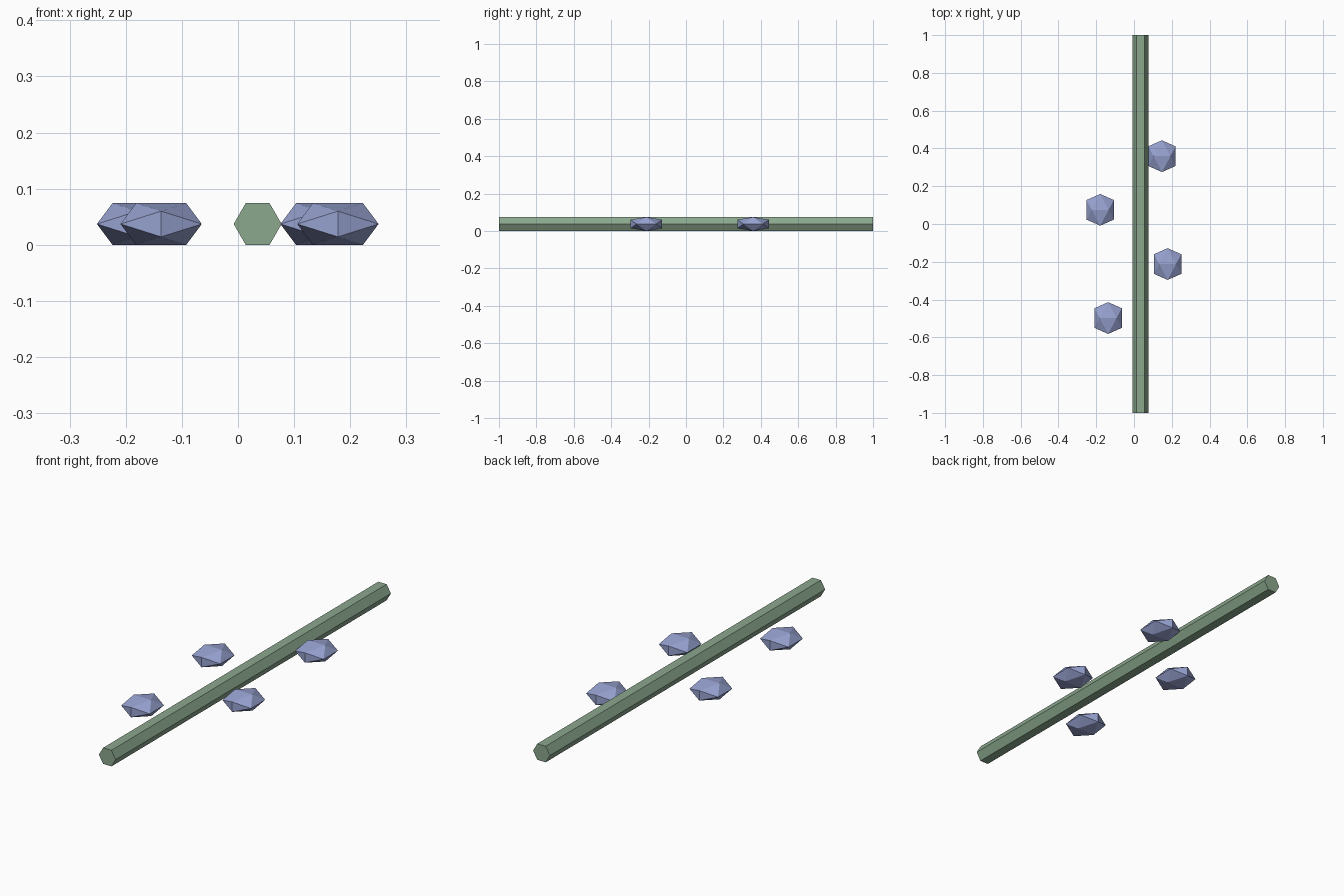
import bpy
import bmesh
from math import cos, sin, pi, sqrt
from mathutils import Vector

cube = bpy.data.objects.get("Cube")
if cube:
    bpy.data.objects.remove(cube, do_unlink=True)


def make_material(name, rgb):
    mat = bpy.data.materials.new(name)
    mat.use_nodes = True
    mat.diffuse_color = (*rgb, 1)
    bsdf = next(n for n in mat.node_tree.nodes if n.type == "BSDF_PRINCIPLED")
    bsdf.inputs["Base Color"].default_value = (*rgb, 1)
    return mat


def make_object(name, bm, mat, location):
    bmesh.ops.recalc_face_normals(bm, faces=bm.faces)
    mesh = bpy.data.meshes.new(name)
    bm.to_mesh(mesh)
    bm.free()
    mesh.materials.append(mat)
    obj = bpy.data.objects.new(name, mesh)
    obj.location = location
    bpy.context.collection.objects.link(obj)
    return obj


sage_green = make_material("sage green", (0.26, 0.39, 0.27))
lavender = make_material("lavender blue", (0.31, 0.36, 0.63))

HALF_HEIGHT = 0.037

# Stem: hexagonal rod running front to back, resting on a flat side
radius = HALF_HEIGHT / sin(pi / 3)
bm = bmesh.new()
ring = [bm.verts.new((radius * cos(i * pi / 3), -1, radius * sin(i * pi / 3)))
        for i in range(6)]
cap = bm.faces.new(ring)
extruded = bmesh.ops.extrude_face_region(bm, geom=[cap], use_keep_orig=True)
bmesh.ops.translate(bm, vec=(0, 2, 0),
                    verts=[g for g in extruded["geom"] if isinstance(g, bmesh.types.BMVert)])
make_object("stem", bm, sage_green, (0.035, 0, HALF_HEIGHT))

# Buds: squashed icosahedra spanned by three golden rectangles
BUD_HALF_SIZE = Vector((0.0725, 0.084, HALF_HEIGHT))
SHORT = 2 / (1 + sqrt(5))


def make_bud(name, x, y):
    bm = bmesh.new()
    for a in (-SHORT, SHORT):
        for b in (-1, 1):
            for corner in ((a, 0, b), (0, b, a), (b, a, 0)):
                bm.verts.new(BUD_HALF_SIZE * Vector(corner))
    bmesh.ops.convex_hull(bm, input=bm.verts)
    make_object(name, bm, lavender, (x, y, HALF_HEIGHT))


# Buds alternate on both sides of the stem
for name, x, y in (("front_right_bud", -0.137, -0.498),
                   ("front_left_bud", 0.178, -0.212),
                   ("back_right_bud", -0.179, 0.075),
                   ("back_left_bud", 0.148, 0.359)):
    make_bud(name, x, y)
